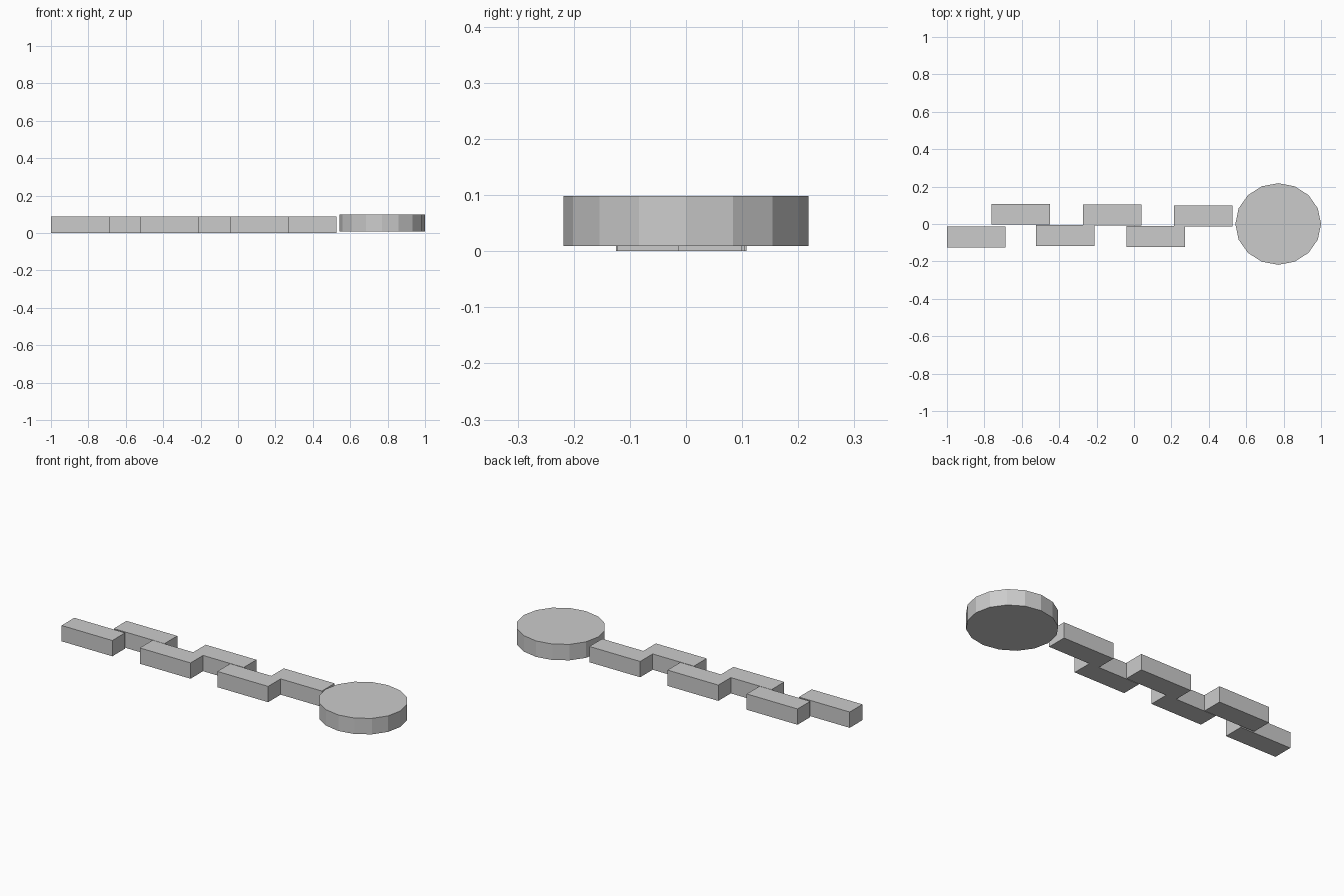
import bpy

if "Cube" in bpy.data.objects:
    bpy.data.objects.remove(bpy.data.objects["Cube"])

BAR_LENGTH, BAR_WIDTH, BAR_HEIGHT = 0.313, 0.112, 0.088


def bar(name, x, y):
    """Box bar with its left end at x and its front side at y."""
    bpy.ops.mesh.primitive_cube_add(
        size=1, location=(x + BAR_LENGTH / 2, y + BAR_WIDTH / 2, BAR_HEIGHT / 2))
    obj = bpy.context.object
    obj.name = name
    obj.scale = (BAR_LENGTH, BAR_WIDTH, BAR_HEIGHT)
    bpy.ops.object.transform_apply(location=False, rotation=False, scale=True)


# Staggered bars, alternating between the front and back rows
front_row = [(-1.0, -0.125), (-0.523, -0.118), (-0.041, -0.123)]
back_row = [(-0.763, -0.004), (-0.272, -0.008), (0.213, -0.013)]
for i, (x, y) in enumerate(front_row):
    bar(f"front_bar_{i + 1}", x, y)
for i, (x, y) in enumerate(back_row):
    bar(f"back_bar_{i + 1}", x, y)

# Slightly oval sixteen-sided disc at the right end
bpy.ops.mesh.primitive_cylinder_add(
    vertices=16, radius=1, depth=1, location=(0.771, 0, 0.054))
disc = bpy.context.object
disc.name = "end_disc"
disc.scale = (0.229, 0.218, 0.089)
bpy.ops.object.transform_apply(location=False, rotation=False, scale=True)
